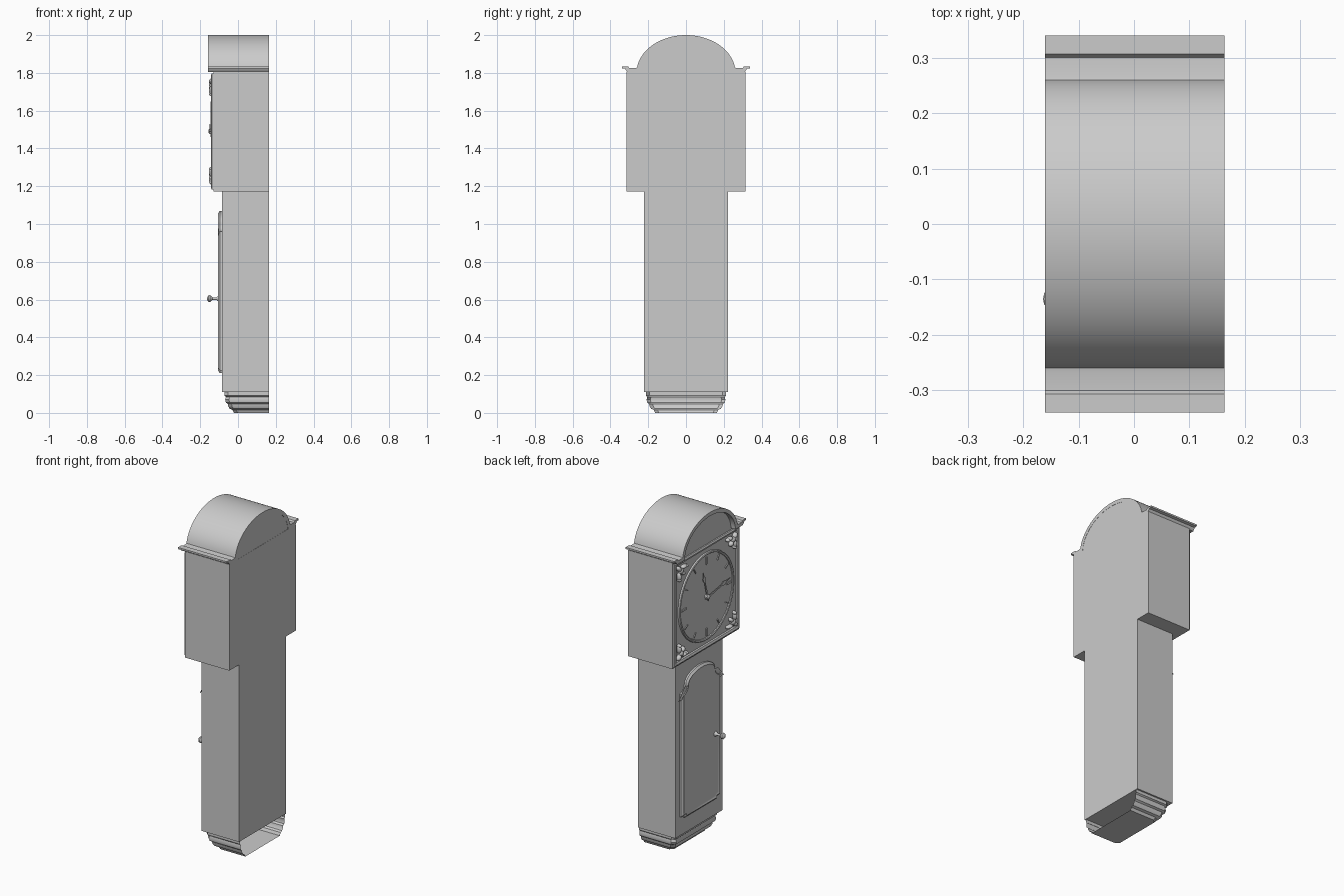
import bpy, bmesh, math
from math import sin, cos, pi, radians
from mathutils import Matrix, Vector

if "Cube" in bpy.data.objects:
    bpy.data.objects.remove(bpy.data.objects["Cube"])


def finish(name, bm, angle=None, fix=True):
    if fix:
        bmesh.ops.recalc_face_normals(bm, faces=bm.faces)
    me = bpy.data.meshes.new(name)
    bm.to_mesh(me)
    bm.free()
    ob = bpy.data.objects.new(name, me)
    bpy.context.collection.objects.link(ob)
    if angle:
        bpy.ops.object.select_all(action='DESELECT')
        ob.select_set(True)
        bpy.context.view_layer.objects.active = ob
        bpy.ops.object.shade_smooth_by_angle(angle=radians(angle))
    return ob


def prism(name, pts, x0, x1, angle=None, steps=()):
    """Extrude a (y, z) outline along x; steps are (inset, rise) on the front face."""
    bm = bmesh.new()
    f = bm.faces.new([bm.verts.new((x1, y, z)) for y, z in pts])
    ext = bmesh.ops.extrude_face_region(bm, geom=[f], use_keep_orig=True)['geom']
    bmesh.ops.translate(bm, verts=[v for v in ext if isinstance(v, bmesh.types.BMVert)],
                        vec=(x0 - x1, 0, 0))
    front = next(g for g in ext if isinstance(g, bmesh.types.BMFace))
    bmesh.ops.recalc_face_normals(bm, faces=bm.faces)
    for inset, rise in steps:
        bmesh.ops.inset_region(bm, faces=[front], thickness=inset, use_even_offset=True)
        for v in front.verts:
            v.co.x -= rise
    return finish(name, bm, angle)


def rect(hy, z0, z1):
    return [(-hy, z0), (hy, z0), (hy, z1), (-hy, z1)]


def arc(cy, cz, ry, rz, a0, a1, n):
    return [(cy + ry * cos(radians(a0 + (a1 - a0) * i / n)),
             cz + rz * sin(radians(a0 + (a1 - a0) * i / n))) for i in range(n + 1)]


def mirror(half):
    return half + [(-y, z) for y, z in reversed(half) if abs(y) > 1e-5]


def lathe_x(name, prof, y, z, n=24):
    """Spin an (x, radius) profile about an axis parallel to x."""
    bm = bmesh.new()
    rings = [[bm.verts.new((x, y + r * cos(2 * pi * i / n), z + r * sin(2 * pi * i / n)))
              for i in range(n)] for x, r in prof]
    for a, b in zip(rings, rings[1:]):
        for i in range(n):
            bm.faces.new((a[i], a[(i + 1) % n], b[(i + 1) % n], b[i]))
    bmesh.ops.remove_doubles(bm, verts=bm.verts, dist=1e-5)
    return finish(name, bm, 40)


BACK = 0.163
CZ = 1.49          # dial centre height

# Base moulding: stepped, open at the back, closed underneath
bm = bmesh.new()
rings = []
for d, z in [(0, .11), (0, .092), (.008, .085), (.004, .07), (.008, .055), (.018, .047),
             (.02, .035), (.028, .022), (.042, .016), (.05, 0)]:
    y, x = .213 - d, -.072 + d
    rings.append([bm.verts.new(c) for c in
                  [(BACK, y, z), (x + .02, y, z), (x, y - .02, z),
                   (x, -y + .02, z), (x + .02, -y, z), (BACK, -y, z)]])
for a, b in zip(rings, rings[1:]):
    for i in range(5):
        bm.faces.new((a[i], a[i + 1], b[i + 1], b[i]))
bm.faces.new(rings[-1])
finish("base_moulding", bm, 35)

# Trunk and hood boxes
prism("trunk", rect(.223, .11, 1.175), -.085, BACK)
prism("hood_body", rect(.315, 1.172, 1.808), -.13, BACK)

# Trunk door with ears, concave shoulders and arched top
door = [(0, .21), (.15, .21), (.155, .225), (.183, .225), (.183, .96)]
door += arc(.183, 1.0, .045, .04, 270, 180, 6)
door += arc(0, 1.0, .138, .07, 0, 90, 12)[1:]
door_outline = door + [(-y, z) for y, z in reversed(door[1:-1])]
prism("trunk_door", door_outline, -.095, -.085, 35, [(.012, .01), (.008, -.004), (.006, 0)])

# Door knob
lathe_x("door_knob", [(-.09, 0), (-.1, .016), (-.107, .012), (-.115, .007), (-.135, .007),
                      (-.14, .012), (-.148, .018), (-.156, .017), (-.162, .01), (-.164, 0)],
        -.135, .605)

# Arched hood roof: curved band plus cornice wings as one outline
outer = [(.262, 1.805), (.31, 1.805), (.318, 1.814), (.322, 1.822), (.34, 1.824), (.34, 1.834),
         (.306, 1.834), (.3, 1.825), (.268, 1.826)]
outer += arc(0, 1.80, .262, .2, 8, 90, 22)
inner = arc(0, 1.80, .24, .178, 90, 2, 22)
half = outer + inner
bm = bmesh.new()
for s in (1, -1):
    a = [bm.verts.new((-.16, s * y, z)) for y, z in half]
    b = [bm.verts.new((BACK, s * y, z)) for y, z in half]
    bm.faces.new(a)
    bm.faces.new(b)
    for i in range(len(half)):
        j = (i + 1) % len(half)
        if abs(half[i][0]) + abs(half[j][0]) > 1e-5:
            bm.faces.new((a[i], a[j], b[j], b[i]))
bmesh.ops.remove_doubles(bm, verts=bm.verts, dist=1e-5)
finish("hood_roof", bm, 35)

# Arched panel closing the roof front and back
prism("hood_lunette", mirror(arc(0, 1.80, .245, .182, 0, 90, 22)), -.13, BACK - .001)

# Square dial frame
bm = bmesh.new()
loops = []
for x, h in [(-.128, .308), (-.138, .308), (-.143, .3), (-.138, .288), (-.128, .284)]:
    loops.append([bm.verts.new((x, sy * h, CZ + sz * h))
                  for sy, sz in ((-1, -1), (1, -1), (1, 1), (-1, 1))])
for a, b in zip(loops, loops[1:]):
    for i in range(4):
        bm.faces.new((a[i], a[(i + 1) % 4], b[(i + 1) % 4], b[i]))
finish("dial_frame", bm, 30)

# Dial disc with raised rim
lathe_x("dial", [(-.128, .262), (-.139, .26), (-.142, .254), (-.139, .247), (-.134, .245),
                 (-.134, 0)], 0, CZ, 64)

# Hour marks, larger at the quarters
bm = bmesh.new()
for k in range(12):
    w, l = (.012, .045) if k % 3 == 0 else (.007, .032)
    m = (Matrix.Translation((-.136, 0, CZ)) @ Matrix.Rotation(k * pi / 6, 4, 'X')
         @ Matrix.Translation((0, 0, .237 - l / 2)) @ Matrix.Diagonal((.006, w, l, 1)))
    bmesh.ops.create_cube(bm, size=1, matrix=m)
finish("hour_marks", bm)


# Hands: slim blades with a round boss near the tip
def hand(name, angle, length, x):
    L = length
    pts = [(0, -.03), (.006, -.02), (.004, .6 * L), (.012, .68 * L), (.012, .76 * L),
           (.004, .82 * L), (0, L)]
    outline = pts + [(-y, z) for y, z in reversed(pts[1:-1])]
    ob = prism(name, outline, x - .004, x)
    ob.data.transform(Matrix.Translation((0, 0, CZ)) @ Matrix.Rotation(angle, 4, 'X'))


hand("hour_hand", radians(-15), .165, -.141)
hand("minute_hand", radians(80), .21, -.146)
lathe_x("hand_hub", [(-.134, .014), (-.15, .014), (-.155, .009), (-.156, 0)], 0, CZ, 16)

# Corner ornaments: clusters of leaf lobes in the four spandrels
bm = bmesh.new()
for sy in (-1, 1):
    for sz in (-1, 1):
        for dy, dz, ry, rz, rot in [(0, 0, .018, .018, 0), (.018, .018, .013, .02, -45),
                                    (-.03, .016, .024, .01, 0), (.016, -.03, .01, .024, 0),
                                    (-.018, -.018, .012, .017, -45), (-.05, .014, .01, .01, 0),
                                    (.014, -.05, .01, .01, 0)]:
            m = (Matrix.Translation((-.136, sy * (.247 + dy), CZ + sz * (.247 + dz)))
                 @ Matrix.Rotation(radians(rot) * sy * sz, 4, 'X')
                 @ Matrix.Diagonal((.018, ry, rz, 1)))
            bmesh.ops.create_uvsphere(bm, u_segments=12, v_segments=8, radius=1, matrix=m)
finish("corner_ornaments", bm, 60)
